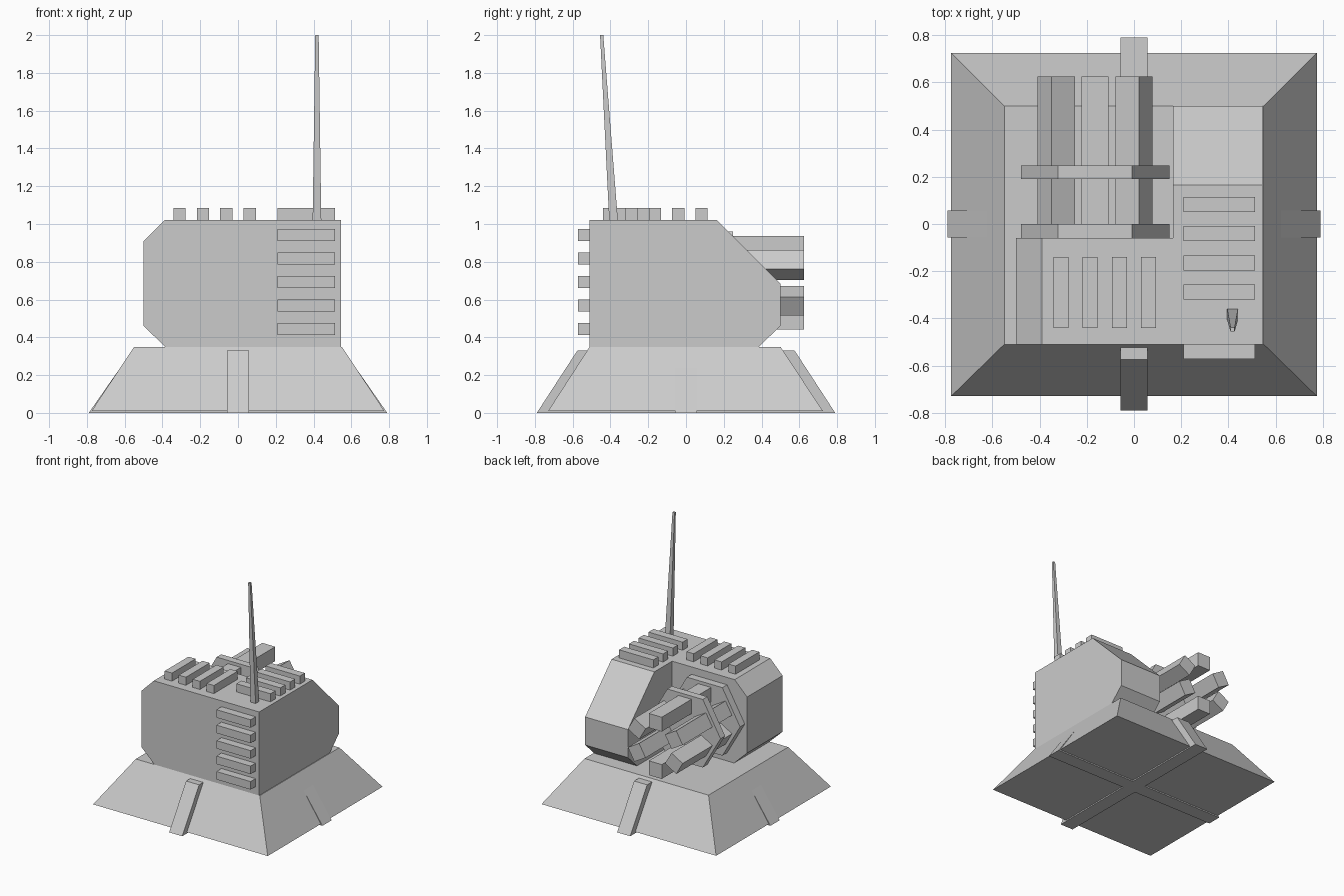
import bpy
import bmesh
from math import cos, sin, radians
from mathutils import Vector

cube = bpy.data.objects.get("Cube")
if cube:
    bpy.data.objects.remove(cube, do_unlink=True)

# One flat grey for the whole model
grey = bpy.data.materials.new("plain grey")
grey.use_nodes = True
grey.diffuse_color = (0.6, 0.6, 0.6, 1)
bsdf = next(n for n in grey.node_tree.nodes if n.type == 'BSDF_PRINCIPLED')
bsdf.inputs["Base Color"].default_value = (0.6, 0.6, 0.6, 1)


def loft(name, start, end):
    """Closed solid joining two loops with the same number of points."""
    bm = bmesh.new()
    a = [bm.verts.new(p) for p in start]
    b = [bm.verts.new(p) for p in end]
    bm.faces.new(a)
    bm.faces.new(b)
    for i in range(len(a)):
        j = (i + 1) % len(a)
        bm.faces.new((a[i], a[j], b[j], b[i]))
    bmesh.ops.recalc_face_normals(bm, faces=bm.faces)
    mesh = bpy.data.meshes.new(name)
    bm.to_mesh(mesh)
    bm.free()
    mesh.materials.append(grey)
    obj = bpy.data.objects.new(name, mesh)
    bpy.context.collection.objects.link(obj)
    return obj


def prism(name, profile, axis, lo, hi):
    """Extrude a profile of (across, z) points along the x or y axis."""
    def place(d):
        return [(d, u, z) if axis == 'x' else (u, d, z) for u, z in profile]
    return loft(name, place(lo), place(hi))


def rect(x0, x1, y0, y1, z):
    return [(x0, y0, z), (x1, y0, z), (x1, y1, z), (x0, y1, z)]


def box(name, x0, x1, y0, y1, z0, z1):
    return loft(name, rect(x0, x1, y0, y1, z0), rect(x0, x1, y0, y1, z1))


# Sloped base with crossed ribs
loft("base", rect(-0.775, 0.775, -0.73, 0.725, 0.01),
     rect(-0.55, 0.55, -0.51, 0.5, 0.35))
for name, axis, top in (("side_rib", 'y', 0.56), ("front_back_rib", 'x', 0.575)):
    prism(name, [(-0.79, 0), (0.79, 0), (top, 0.33), (-top, 0.33)],
          axis, -0.058, 0.058)

# Housing: a front block and a deeper side block beside the gun
prism("front_housing", [(0.165, 0.35), (0.165, 1.02), (-0.39, 1.02),
                        (-0.5, 0.91), (-0.5, 0.46), (-0.385, 0.35)],
      'y', -0.51, -0.06)
prism("side_housing", [(-0.51, 0.35), (-0.51, 1.02), (0.165, 1.02),
                       (0.5, 0.685), (0.5, 0.46), (0.385, 0.35)],
      'x', 0.165, 0.545)

# Cooling slats on the roof and front
half = 0.032
for i in range(4):
    x = -0.31 + i * 0.124
    box("roof_slat_long", x - half, x + half, -0.44, -0.14, 1.01, 1.085)
    y = 0.083 - i * 0.124
    box("roof_slat_cross", 0.21, 0.513, y - half, y + half, 1.01, 1.085)
for i in range(5):
    z = 0.445 + i * 0.124
    box("front_slat", 0.21, 0.513, -0.573, -0.5, z - half, z + half)

# Leaning, tapered antenna
loft("antenna", rect(0.395, 0.441, -0.406, -0.36, 1.01),
     rect(0.409, 0.427, -0.455, -0.438, 2.0))

# Rotary gun: two hexagonal plates holding six square barrels
cx, cz = -0.165, 0.688
hexagon = [(cx + 0.315 * cos(radians(a)), cz + 0.315 * sin(radians(a)))
           for a in range(0, 360, 60)]
prism("rear_barrel_plate", hexagon, 'y', -0.06, 0.0)
prism("front_barrel_plate", hexagon, 'y', 0.19, 0.248)
for a in range(30, 360, 60):
    out = Vector((cos(radians(a)), sin(radians(a))))
    side = Vector((-out.y, out.x))
    mid = Vector((cx, cz)) + out * 0.19
    w = 0.0575
    corners = [mid + out * s * w + side * t * w
               for s, t in ((-1, -1), (1, -1), (1, 1), (-1, 1))]
    prism("barrel", [tuple(c) for c in corners], 'y', -0.05, 0.625)
